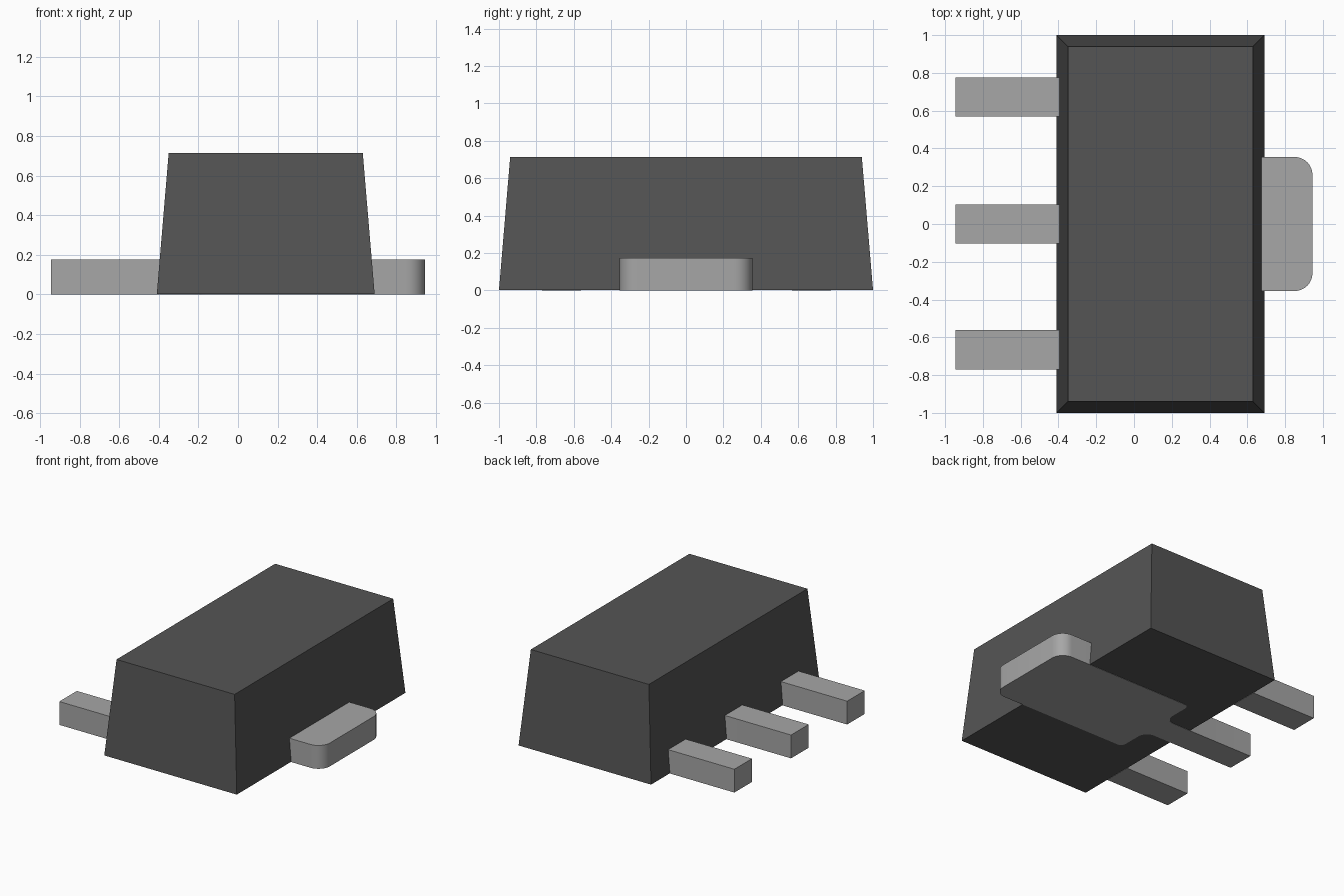
import bpy, bmesh, math
from mathutils import Vector

cube = bpy.data.objects.get("Cube")
if cube:
    bpy.data.objects.remove(cube, do_unlink=True)


def make_material(name, rgb):
    m = bpy.data.materials.new(name)
    m.use_nodes = True
    m.diffuse_color = (*rgb, 1)
    bsdf = m.node_tree.nodes["Principled BSDF"]
    bsdf.inputs["Base Color"].default_value = (*rgb, 1)
    bsdf.inputs["Roughness"].default_value = 0.6
    return m


plastic = make_material("dark grey plastic", (0.09, 0.09, 0.09))
metal = make_material("grey metal", (0.385, 0.385, 0.385))


def loft(name, lower, upper, mat, smooth=False):
    """Closed solid between two matching rings of points."""
    bm = bmesh.new()
    a = [bm.verts.new(p) for p in lower]
    b = [bm.verts.new(p) for p in upper]
    n = len(a)
    bm.faces.new(a[::-1])
    bm.faces.new(b)
    for i in range(n):
        j = (i + 1) % n
        bm.faces.new((a[i], a[j], b[j], b[i]))
    bmesh.ops.recalc_face_normals(bm, faces=bm.faces)
    me = bpy.data.meshes.new(name)
    bm.to_mesh(me)
    bm.free()
    me.materials.append(mat)
    ob = bpy.data.objects.new(name, me)
    bpy.context.collection.objects.link(ob)
    if smooth:
        bpy.ops.object.select_all(action="DESELECT")
        ob.select_set(True)
        bpy.context.view_layer.objects.active = ob
        bpy.ops.object.shade_smooth_by_angle(angle=math.radians(30))
    return ob


def rect(x0, x1, y0, y1, z):
    return [(x0, y0, z), (x1, y0, z), (x1, y1, z), (x0, y1, z)]


def rounded(corners, steps=8):
    """Round each (x, y, radius) right-angled corner of an outline."""
    out = []
    n = len(corners)
    for i, (x, y, r) in enumerate(corners):
        p = Vector((x, y))
        if r == 0:
            out.append(p)
            continue
        u = (Vector(corners[i - 1][:2]) - p).normalized() * r
        v = (Vector(corners[(i + 1) % n][:2]) - p).normalized() * r
        for k in range(steps + 1):
            t = math.pi / 2 * k / steps
            out.append(p + u * (1 - math.sin(t)) + v * (1 - math.cos(t)))
    return out


LEAD_H = 0.175
LEAD_X = -0.945

# Tapered body, its underside a hair above the metal pad
loft("body", rect(-0.41, 0.69, -1, 1, 0.002),
     rect(-0.35, 0.63, -0.94, 0.94, 0.715), plastic)

# Outer leads, inner ends sloped to meet the body wall
for side, y in (("left", 0.672), ("right", -0.665)):
    loft(side + "_lead", rect(LEAD_X, -0.408, y - 0.104, y + 0.104, 0),
         rect(LEAD_X, -0.385, y - 0.104, y + 0.104, LEAD_H), metal)

# Middle lead widening into the pad and tab in one piece
half = [(LEAD_X, -0.104, 0), (-0.19, -0.104, 0.075), (-0.19, -0.355, 0.04), (0.945, -0.355, 0.095)]
outline = rounded(half + [(x, -y, r) for x, y, r in reversed(half)])
loft("middle_lead_and_tab", [(p.x, p.y, 0) for p in outline],
     [(p.x, p.y, LEAD_H) for p in outline], metal, smooth=True)
